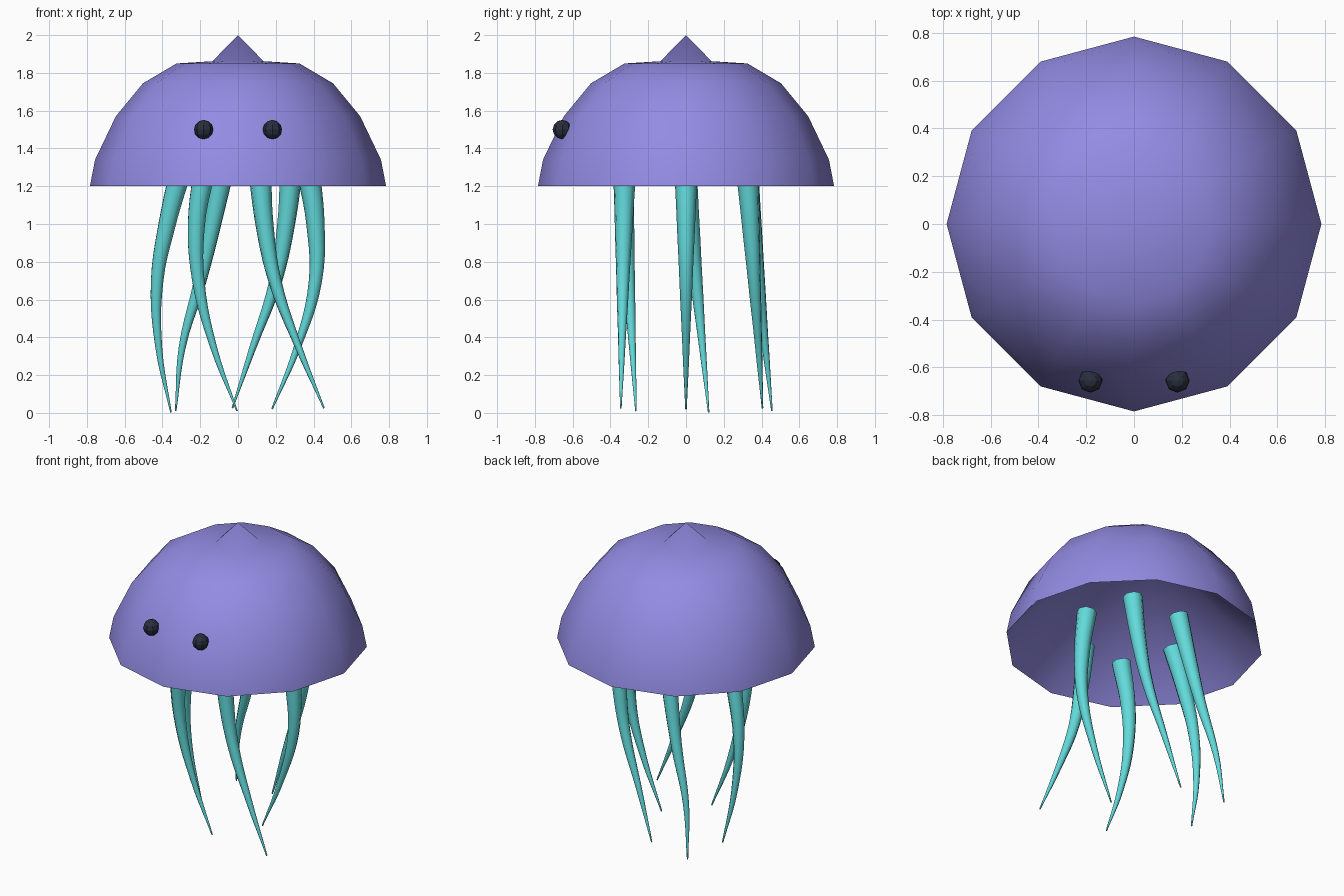
import bpy, bmesh, math

if "Cube" in bpy.data.objects:
    bpy.data.objects.remove(bpy.data.objects["Cube"])


def material(name, rgb):
    m = bpy.data.materials.new(name)
    m.diffuse_color = (*rgb, 1.0)
    m.use_nodes = True
    m.node_tree.nodes["Principled BSDF"].inputs["Base Color"].default_value = m.diffuse_color
    return m


PURPLE = material("soft_purple", (0.29, 0.26, 0.77))
TEAL = material("teal", (0.125, 0.70, 0.71))
DARK = material("dark_navy", (0.022, 0.028, 0.048))


def mesh_object(name, bm, mat, smooth):
    me = bpy.data.meshes.new(name)
    bm.normal_update()
    bm.to_mesh(me)
    bm.free()
    me.materials.append(mat)
    for p in me.polygons:
        p.use_smooth = smooth
    ob = bpy.data.objects.new(name, me)
    bpy.context.collection.objects.link(ob)
    return ob


SIDES = 12


def lathe(name, profile, apex_z, mat, inward=False):
    """Turn a profile of (radius, height) points and close it at an apex."""
    bm = bmesh.new()
    angles = [2 * math.pi * i / SIDES for i in range(SIDES)]
    rings = [[bm.verts.new((r * math.cos(a), r * math.sin(a), z)) for a in angles]
             for r, z in profile]
    apex = bm.verts.new((0, 0, apex_z))
    for i in range(SIDES):
        j = (i + 1) % SIDES
        for low, high in zip(rings, rings[1:]):
            bm.faces.new((low[i], low[j], high[j], high[i]))
        bm.faces.new((rings[-1][i], rings[-1][j], apex))
    if inward:
        bmesh.ops.reverse_faces(bm, faces=bm.faces[:])
    return mesh_object(name, bm, mat, True)


# Bell: twelve-sided rounded dome
lathe("bell", [(0.784, 1.2), (0.757, 1.34), (0.647, 1.57),
               (0.503, 1.745), (0.325, 1.85)], 1.87, PURPLE)

# Lining: hollow cone from the rim, its point breaking through the crown
lathe("bell_lining", [(0.784, 1.2)], 2.0, PURPLE, inward=True)

# Eyes: small faceted balls half sunk in the front of the bell
for side, label in ((-1, "left"), (1, "right")):
    bm = bmesh.new()
    bmesh.ops.create_uvsphere(bm, u_segments=8, v_segments=6, radius=0.051)
    eye = mesh_object(label + "_eye", bm, DARK, False)
    eye.location = (side * 0.182, -0.655, 1.5)

# Tentacles: tapered tubes swaying sideways, drifting evenly in depth
# name: (x at each height, y at top, y at end, z of end)
TENTACLES = {
    "front_left": ((-0.18, -0.22, -0.21, -0.13, -0.005), -0.335, -0.265, 0.01),
    "front_right": ((0.115, 0.14, 0.195, 0.32, 0.455), -0.325, -0.345, 0.025),
    "middle_left": ((-0.305, -0.375, -0.428, -0.42, -0.355), 0.0, 0.12, 0.002),
    "middle_right": ((0.373, 0.41, 0.41, 0.315, 0.18), 0.0, 0.0, 0.02),
    "back_left": ((-0.08, -0.135, -0.20, -0.295, -0.33), 0.325, 0.455, 0.01),
    "back_right": ((0.283, 0.255, 0.20, 0.08, -0.03), 0.325, 0.405, 0.025),
}
TOP = 1.28
for name, (xs, y_top, y_end, z_end) in TENTACLES.items():
    cu = bpy.data.curves.new(name + "_tentacle", 'CURVE')
    cu.dimensions = '3D'
    cu.bevel_depth = 0.061
    cu.bevel_resolution = 2
    cu.resolution_u = 5
    cu.use_fill_caps = True
    sp = cu.splines.new('BEZIER')
    sp.bezier_points.add(len(xs) - 1)
    for p, x, z in zip(sp.bezier_points, xs, (TOP, 1.0, 0.7, 0.35, z_end)):
        t = (TOP - z) / (TOP - z_end)
        p.co = (x, y_top + (y_end - y_top) * t, z)
        p.handle_left_type = p.handle_right_type = 'AUTO'
        p.radius = 1 - 0.93 * t
    cu.materials.append(TEAL)
    ob = bpy.data.objects.new(name + "_tentacle", cu)
    bpy.context.collection.objects.link(ob)
    bpy.ops.object.select_all(action='DESELECT')
    ob.select_set(True)
    bpy.context.view_layer.objects.active = ob
    bpy.ops.object.convert(target='MESH')
    bpy.ops.object.shade_smooth_by_angle(angle=math.radians(60))
